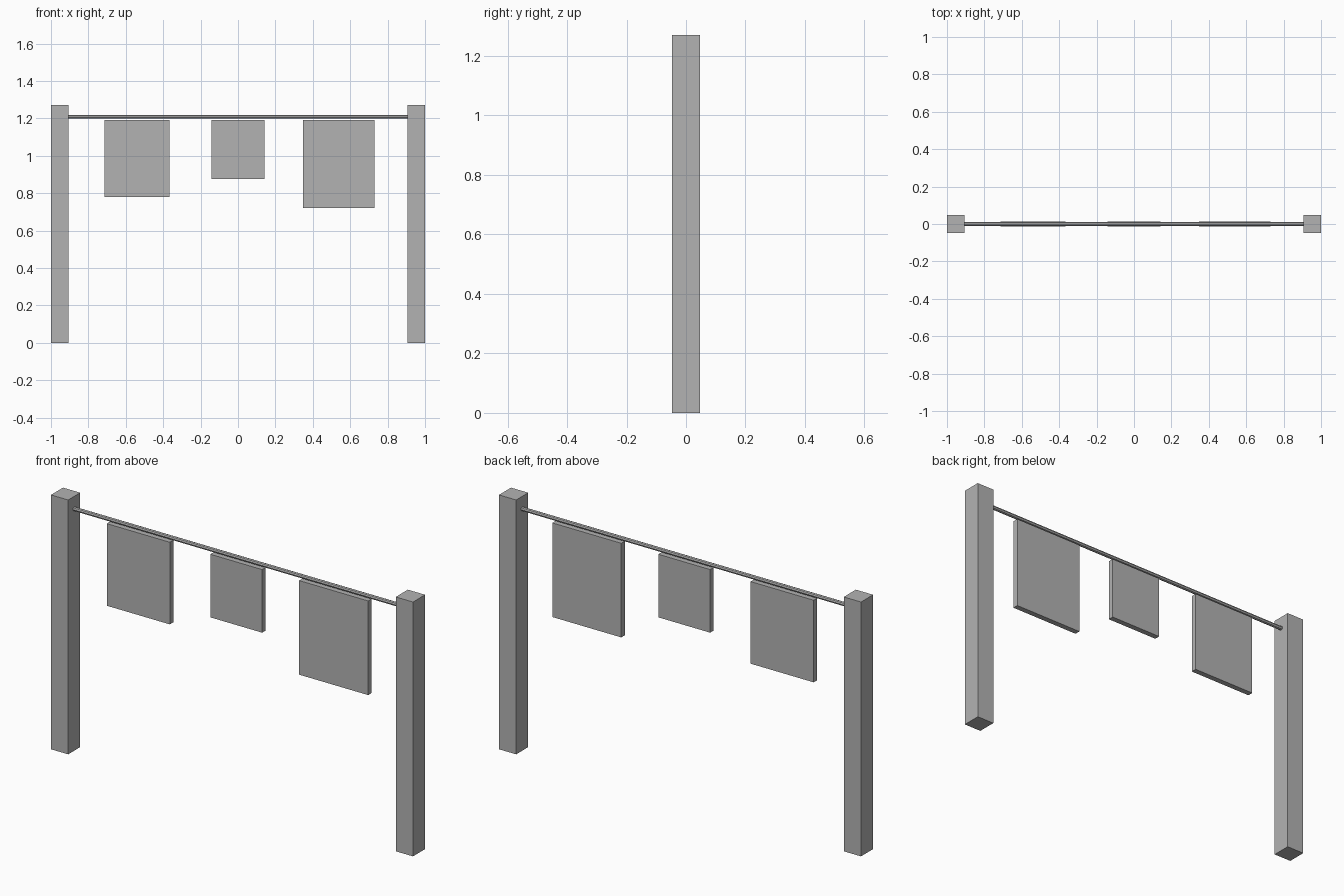
import bpy
import math

cube = bpy.data.objects.get("Cube")
if cube:
    bpy.data.objects.remove(cube, do_unlink=True)

grey = bpy.data.materials.new("plain_grey")
grey.use_nodes = True
colour = (0.45, 0.45, 0.45, 1)
grey.diffuse_color = colour
grey.node_tree.nodes["Principled BSDF"].inputs["Base Color"].default_value = colour


def box(name, x0, x1, depth, z0, z1):
    """Box between two x and two z limits, centred on y = 0."""
    bpy.ops.mesh.primitive_cube_add(size=1, location=((x0 + x1) / 2, 0, (z0 + z1) / 2))
    obj = bpy.context.object
    obj.name = name
    obj.scale = (x1 - x0, depth, z1 - z0)
    bpy.ops.object.transform_apply(location=False, rotation=False, scale=True)
    obj.data.materials.append(grey)


POST = 0.095
INNER = 1 - POST

# Square posts
box("right_post", -1, -INNER, POST, 0, 1.27)
box("left_post", INNER, 1, POST, 0, 1.27)

# Thin rail between the posts
bpy.ops.mesh.primitive_cylinder_add(vertices=8, radius=0.01, depth=2 * INNER,
                                    location=(0, 0, 1.208),
                                    rotation=(0, math.pi / 2, 0))
rail = bpy.context.object
rail.name = "rail"
rail.data.materials.append(grey)

# Hanging panels with level tops
for name, x0, x1, bottom in (("right_panel", -0.715, -0.367, 0.78),
                             ("middle_panel", -0.143, 0.143, 0.875),
                             ("left_panel", 0.348, 0.729, 0.72)):
    box(name, x0, x1, 0.028, bottom, 1.19)
